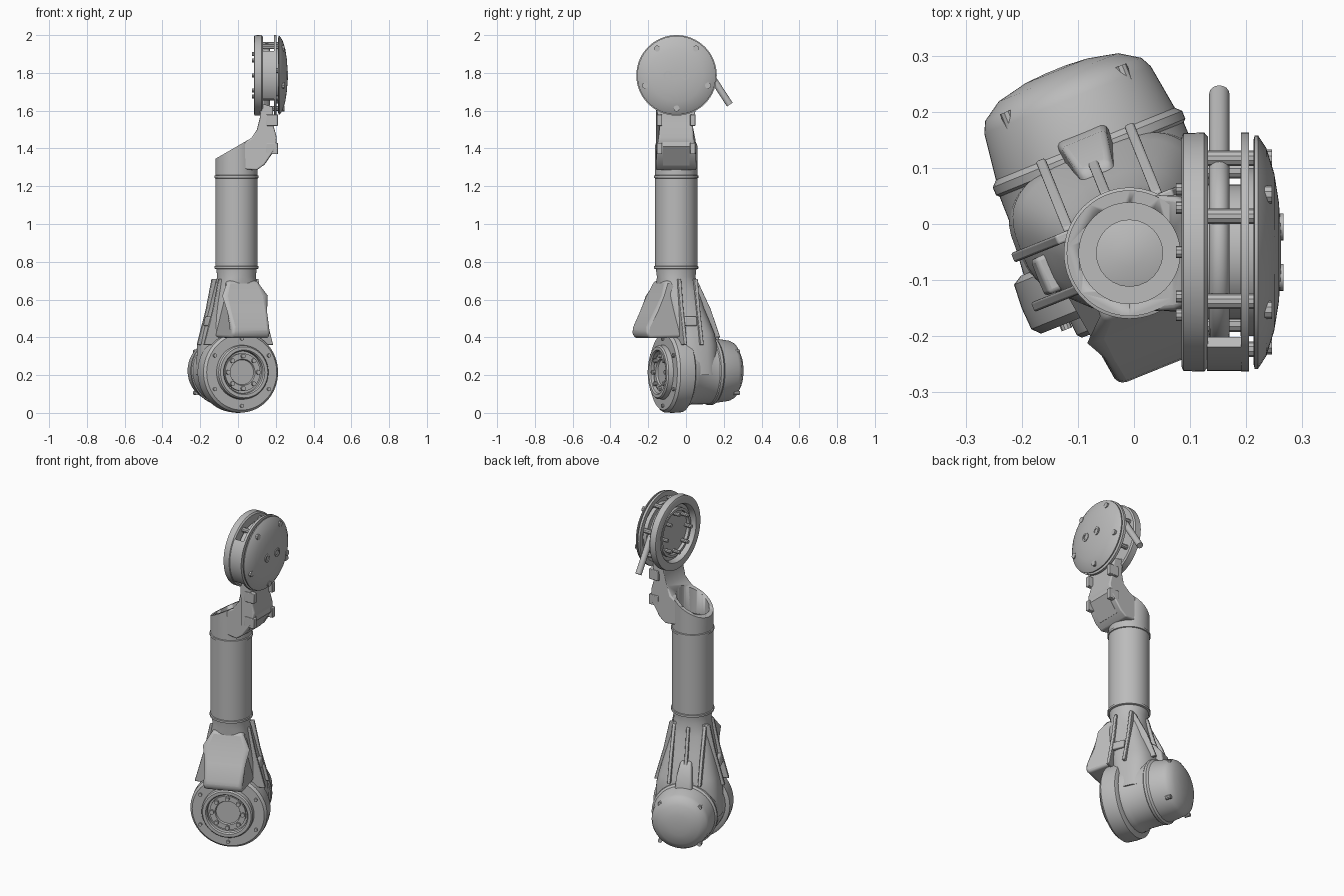
import bpy, bmesh, math
from mathutils import Matrix, Vector

if "Cube" in bpy.data.objects:
    bpy.data.objects.remove(bpy.data.objects["Cube"], do_unlink=True)

grey = bpy.data.materials.new("cast_grey")
grey.use_nodes = True
grey.diffuse_color = (0.5, 0.5, 0.5, 1)
grey.node_tree.nodes["Principled BSDF"].inputs["Base Color"].default_value = (0.5, 0.5, 0.5, 1)

# Frames: tube axis, turned base joint (local -y is the joint front), head joint (local z is +x)
TUBE = Matrix.Translation((-0.008, -0.052, 0))
BASE = TUBE @ Matrix.Rotation(math.radians(22), 4, 'Z')
JOINT = BASE @ Matrix.Translation((0, 0, 0.215)) @ Matrix.Rotation(math.pi / 2, 4, 'X')
HEAD = Matrix.Translation((0, -0.05, 1.787)) @ Matrix.Rotation(math.pi / 2, 4, 'Z') @ Matrix.Rotation(math.pi / 2, 4, 'X')


def finish(name, bm, frame=Matrix()):
    bmesh.ops.recalc_face_normals(bm, faces=bm.faces)
    me = bpy.data.meshes.new(name)
    bm.to_mesh(me)
    bm.free()
    me.materials.append(grey)
    ob = bpy.data.objects.new(name, me)
    ob.matrix_world = frame
    bpy.context.collection.objects.link(ob)
    bpy.ops.object.select_all(action='DESELECT')
    ob.select_set(True)
    bpy.context.view_layer.objects.active = ob
    bpy.ops.object.shade_smooth_by_angle(angle=math.radians(32))
    return ob


def loft(name, rings, frame=Matrix(), closed=False):
    """Skin a list of point rings; closed joins the last ring to the first."""
    bm = bmesh.new()
    loops = [[bm.verts.new(p) for p in ring] for ring in rings]
    n = len(loops[0])
    pairs = list(zip(loops, loops[1:])) + ([(loops[-1], loops[0])] if closed else [])
    for a, b in pairs:
        for i in range(n):
            j = (i + 1) % n
            bm.faces.new((a[i], a[j], b[j], b[i]))
    if not closed:
        bm.faces.new(loops[0])
        bm.faces.new(loops[-1])
    return finish(name, bm, frame)


def circle(r, z, n=64):
    return [(r * math.cos(t * math.tau / n), r * math.sin(t * math.tau / n), z) for t in range(n)]


def revolve(name, profile, frame, closed=False, n=64):
    return loft(name, [circle(r, z, n) for r, z in profile], frame, closed)


def prism(name, pts, half, frame=Matrix(), bevel=0.0):
    """Outline in local (y, z) extruded along x; half gives the half width at each point."""
    ob = loft(name, [[(s * h, y, z) for (y, z), h in zip(pts, half)] for s in (-1, 1)], frame)
    if bevel:
        mod = ob.modifiers.new("rounding", 'BEVEL')
        mod.width, mod.segments, mod.limit_method = bevel, 3, 'ANGLE'
    return ob


def bolts(name, count, radius, size, z0, z1, frame, start=0.0):
    for i in range(count):
        a = start + i * math.tau / count
        spot = frame @ Matrix.Translation((radius * math.cos(a), radius * math.sin(a), 0))
        revolve(f"{name}_{i + 1}", [(size, z0), (size, z1)], spot, n=10)


def cut(target, cutter):
    cutter.hide_render = True
    cutter.hide_viewport = True
    mod = target.modifiers.new("opening", 'BOOLEAN')
    mod.object, mod.operation, mod.solver = cutter, 'DIFFERENCE', 'EXACT'


# Base joint: flange, raised bearing ring and recessed hub
revolve("base_flange", [(0.195, -0.035), (0.212, -0.025), (0.215, 0.02), (0.213, 0.06), (0.2, 0.074)], JOINT)
revolve("bearing_ring", [(0.145, 0.06), (0.142, 0.1), (0.135, 0.108), (0.118, 0.108), (0.112, 0.1), (0.112, 0.06)], JOINT, True)
revolve("bearing_hub", [(0.1, 0.06), (0.1, 0.088), (0.07, 0.088), (0.066, 0.078)], JOINT)
bolts("hub_bolt", 8, 0.086, 0.012, 0.08, 0.102, JOINT)
bolts("flange_bolt", 6, 0.178, 0.01, 0.07, 0.084, JOINT, math.pi / 6)

# Motor drum behind the flange with a domed cap
drum = [(0.19, -0.03), (0.187, -0.06), (0.178, -0.075), (0.177, -0.18), (0.182, -0.185), (0.182, -0.2),
        (0.172, -0.21), (0.16, -0.295), (0.15, -0.315), (0.115, -0.338), (0.06, -0.35), (0.02, -0.353)]
revolve("motor_drum", drum, JOINT @ Matrix.Translation((0, 0.008, 0)))
bolts("drum_bolt", 4, 0.155, 0.012, -0.316, -0.285, JOINT, math.pi / 4)

# Tapered neck from the joint to the tube: z, half width, front, back
levels = [(0.2, 0.185, -0.04, 0.2), (0.36, 0.178, -0.05, 0.2), (0.42, 0.165, -0.06, 0.19),
          (0.55, 0.132, -0.085, 0.14), (0.65, 0.11, -0.1, 0.115), (0.72, 0.102, -0.102, 0.102), (0.77, 0.108, -0.108, 0.108)]


def section(z, w, front, back, n=48):
    p = 1 if z > 0.7 else 0.7
    pts = []
    for i in range(n):
        c, s = math.cos(i * math.tau / n), math.sin(i * math.tau / n)
        pts.append((w * math.copysign(abs(c) ** p, c),
                    (front + back) / 2 + (back - front) / 2 * math.copysign(abs(s) ** p, s), z))
    return pts


loft("neck", [section(*l) for l in levels], BASE)

# Stiffening ribs down the back and the sides of the neck
for x in (-0.085, 0, 0.085):
    pts = [(0.05, 0.4), (0.215, 0.4), (0.16, 0.55), (0.118 if x == 0 else 0.085, 0.7), (0.05, 0.7)]
    prism(f"back_rib_{x:+.2f}", pts, [0.009] * 5, BASE @ Matrix.Translation((x, 0, 0)), 0.004)
prism("back_keel", [(0.1, 0.36), (0.235, 0.36), (0.22, 0.45), (0.165, 0.52), (0.1, 0.52)], [0.05, 0.05, 0.045, 0.03, 0.03], BASE, 0.012)
for side in (-1, 1):
    turn = BASE @ Matrix.Rotation(side * math.pi / 2, 4, 'Z')
    for y in (-0.025, 0.07):
        pts = [(0.05, 0.36), (0.197, 0.36), (0.145, 0.55), (0.112, 0.71), (0.05, 0.71)]
        prism(f"side_rib_{side:+d}_{y:+.2f}", pts, [0.009] * 5, turn @ Matrix.Translation((side * y, 0, 0)), 0.004)
    prism(f"side_lug_{side:+d}", [(0.12, 0.46), (0.17, 0.46), (0.16, 0.51), (0.12, 0.51)], [0.035] * 4,
          turn @ Matrix.Translation((side * 0.02, 0, 0)), 0.008)

# Front cover that swells out above the flange
cover = [(-0.02, 0.4), (-0.195, 0.395), (-0.213, 0.42), (-0.208, 0.455), (-0.165, 0.54),
         (-0.125, 0.62), (-0.095, 0.7), (-0.02, 0.7)]
prism("front_cover", cover, [0.135, 0.11, 0.105, 0.105, 0.112, 0.115, 0.085, 0.085], BASE, 0.016)

# Straight arm tube with clamp collars
revolve("arm_tube", [(0.112, 0.765), (0.112, 1.255)], TUBE)
for label, z in (("lower", 0.77), ("upper", 1.25)):
    revolve(f"{label}_collar", [(0.11, z - 0.009), (0.117, z - 0.006), (0.117, z + 0.006), (0.11, z + 0.009)], TUBE)

# Elbow: hollow tube sliced on a slant
bm = bmesh.new()
bmesh.ops.create_cone(bm, cap_ends=True, segments=64, radius1=0.112, radius2=0.112, depth=0.3,
                      matrix=Matrix.Translation((0, 0, 1.4)))
slice_cut = bmesh.ops.bisect_plane(bm, geom=bm.verts[:] + bm.edges[:] + bm.faces[:], plane_co=(-0.112, 0, 1.345),
                                   plane_no=(-0.5, 0, 0.866), clear_outer=True)
bmesh.ops.holes_fill(bm, edges=[e for e in slice_cut["geom_cut"] if isinstance(e, bmesh.types.BMEdge)])
elbow = finish("elbow_socket", bm, TUBE)

# Offset bracket carrying the head: outline runs along x, width along y
side_on = Matrix.Translation((0, -0.052, 0)) @ Matrix.Rotation(-math.pi / 2, 4, 'Z')
outline = [(0.03, 1.29), (0.1, 1.285), (0.14, 1.315), (0.2, 1.405), (0.205, 1.46), (0.185, 1.53), (0.185, 1.62),
           (0.12, 1.64), (0.115, 1.56), (0.1, 1.5), (0.07, 1.455), (0.03, 1.43)]
widths = [0.1, 0.108, 0.108, 0.105, 0.088, 0.09, 0.108, 0.108, 0.092, 0.09, 0.1, 0.104]
bracket = prism("offset_bracket", outline, widths, side_on, 0.008)
bore = revolve("bore_cutter", [(0.09, 1.29), (0.09, 1.7)], TUBE)
for part in (elbow, bracket):
    cut(part, bore)
revolve("bore_plug", [(0.06, 1.25), (0.06, 1.3), (0.025, 1.31)], TUBE, n=24)

# Clips on the outer face of the bracket
for y in (-0.14, 0.036):
    for z in (1.37, 1.52):
        prism(f"bracket_clip_{y:+.2f}_{z:.2f}", [(0.15, z), (0.212, z), (0.212, z + 0.06), (0.15, z + 0.06)], [0.014] * 4,
              side_on @ Matrix.Translation((-(y + 0.052), 0, 0)), 0.004)
prism("bracket_panel", [(0.12, 1.32), (0.138, 1.31), (0.207, 1.41), (0.2, 1.45)], [0.07] * 4, side_on)

# Head joint: open ring with recessed disc
ring = [(0.212, 0.088), (0.213, 0.125), (0.205, 0.132), (0.16, 0.132), (0.16, 0.098), (0.168, 0.085), (0.205, 0.085)]
revolve("head_ring", ring, HEAD, True)
revolve("head_disc", [(0.165, 0.118), (0.165, 0.13)], HEAD)
revolve("head_disc_rim", [(0.14, 0.12), (0.14, 0.1), (0.125, 0.1), (0.125, 0.12)], HEAD, True)
bolts("disc_bolt", 8, 0.112, 0.011, 0.075, 0.12, HEAD)

# Core, standoffs, back plate and domed cover
revolve("head_core", [(0.12, 0.13), (0.12, 0.19)], HEAD)
bolts("standoff", 7, 0.175, 0.014, 0.13, 0.225, HEAD, 0.3)
revolve("head_plate", [(0.213, 0.191), (0.213, 0.205), (0.185, 0.205), (0.185, 0.191)], HEAD, True)
revolve("plate_core", [(0.15, 0.19), (0.15, 0.225)], HEAD)
revolve("domed_cover", [(0.2, 0.213), (0.208, 0.215), (0.208, 0.221), (0.185, 0.236), (0.14, 0.25), (0.09, 0.258), (0.04, 0.262), (0.01, 0.262)], HEAD)
bolts("cover_bolt", 5, 0.175, 0.016, 0.225, 0.246, HEAD, -math.pi / 2)
for y in (-0.045, 0.045):
    revolve(f"cover_socket_{y:+.3f}", [(0.024, 0.25), (0.024, 0.266), (0.014, 0.266), (0.014, 0.25)],
            HEAD @ Matrix.Translation((y, 0, 0)), True, 24)

# Curved wall closing the front of the head gap
wall = []
for i in range(17):
    a = math.radians(143 + i * 4.6)
    wall.append([(r * math.cos(a), r * math.sin(a), z) for r, z in ((0.19, 0.13), (0.212, 0.13), (0.212, 0.2), (0.19, 0.2))])
loft("head_wall", wall, HEAD)

# Hose wrapped round the core and leaving at the back
path = [(0.152 * math.cos(math.radians(a)), 0.152 * math.sin(math.radians(a))) for a in range(200, 29, -10)]
path.append((0.282, -0.155))
hose = []
for i, p in enumerate(path):
    d = (Vector(path[min(i + 1, len(path) - 1)]) - Vector(path[max(i - 1, 0)])).normalized()
    hose.append([(p[0] + y * d.y, p[1] - y * d.x, 0.152 + x) for x, y, _ in circle(0.018, 0, 16)])
loft("hose", hose, HEAD)
